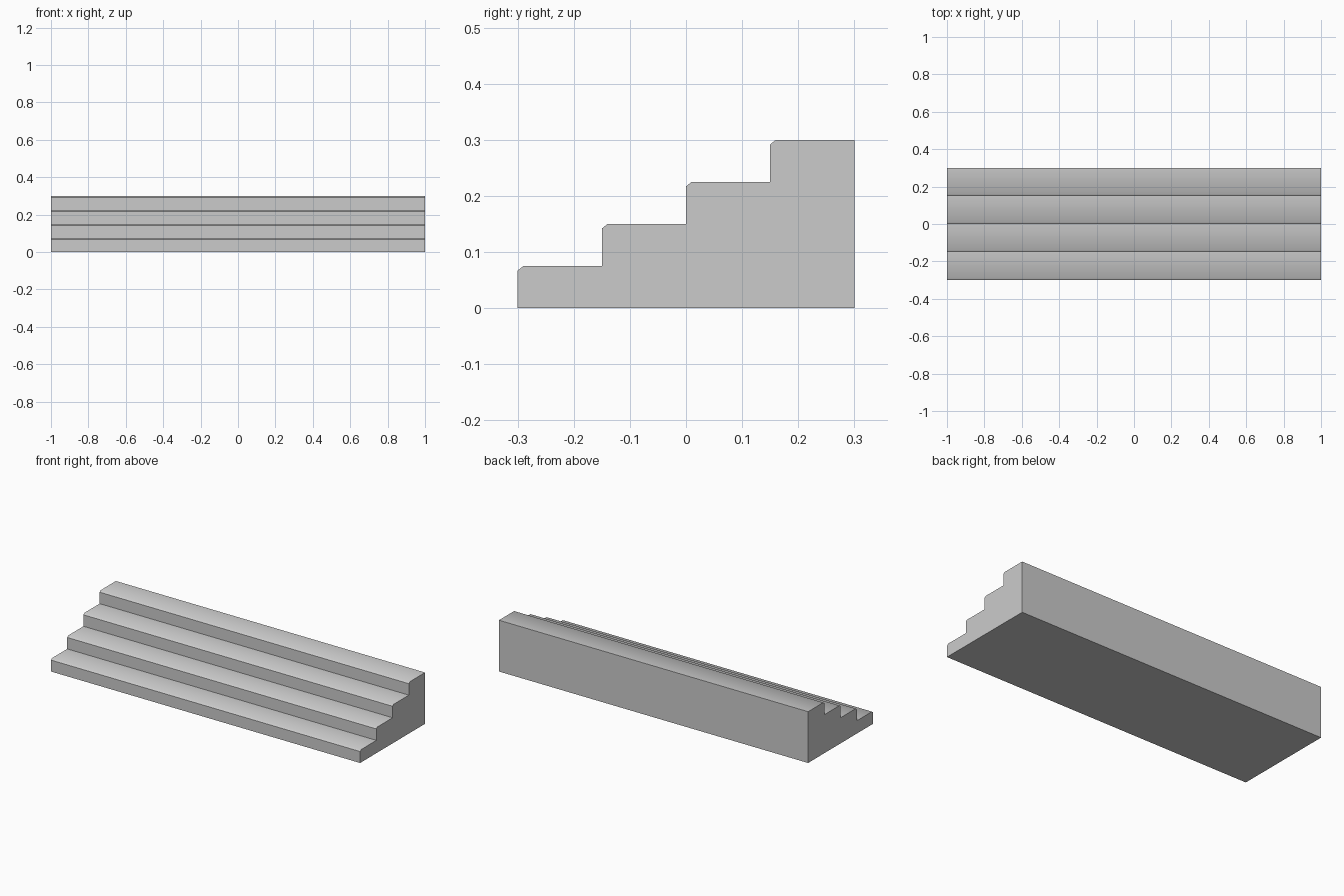
import bpy
import bmesh
import math

cube = bpy.data.objects.get("Cube")
if cube:
    bpy.data.objects.remove(cube, do_unlink=True)

STEPS, LENGTH = 4, 2.0
TREAD, RISE = 0.15, 0.075
NOSE_Y, NOSE_Z = 0.01, 0.008

stone = bpy.data.materials.new("grey stone")
stone.use_nodes = True
colour = (0.6, 0.6, 0.6, 1)
stone.diffuse_color = colour
stone.node_tree.nodes["Principled BSDF"].inputs["Base Color"].default_value = colour

# Side profile: risers with a chamfered nosing at each tread
front = -STEPS * TREAD / 2
profile = [(front, 0)]
for i in range(STEPS):
    y, top = front + i * TREAD, (i + 1) * RISE
    profile += [(y, top - NOSE_Z), (y + NOSE_Y, top), (y + TREAD, top)]
profile.append((-front, 0))

# Solid flight of steps, extruded along its width
bm = bmesh.new()
side = bm.faces.new([bm.verts.new((-LENGTH / 2, y, z)) for y, z in profile])
extruded = bmesh.ops.extrude_face_region(bm, geom=[side], use_keep_orig=True)
verts = [g for g in extruded["geom"] if isinstance(g, bmesh.types.BMVert)]
bmesh.ops.translate(bm, verts=verts, vec=(LENGTH, 0, 0))
bmesh.ops.recalc_face_normals(bm, faces=bm.faces)
mesh = bpy.data.meshes.new("steps")
bm.to_mesh(mesh)
bm.free()
mesh.materials.append(stone)
steps = bpy.data.objects.new("steps", mesh)
bpy.context.collection.objects.link(steps)

# Blend each tread into its nosing, keep the risers crisp
bpy.ops.object.select_all(action="DESELECT")
steps.select_set(True)
bpy.context.view_layer.objects.active = steps
bpy.ops.object.shade_smooth_by_angle(angle=math.radians(45))
